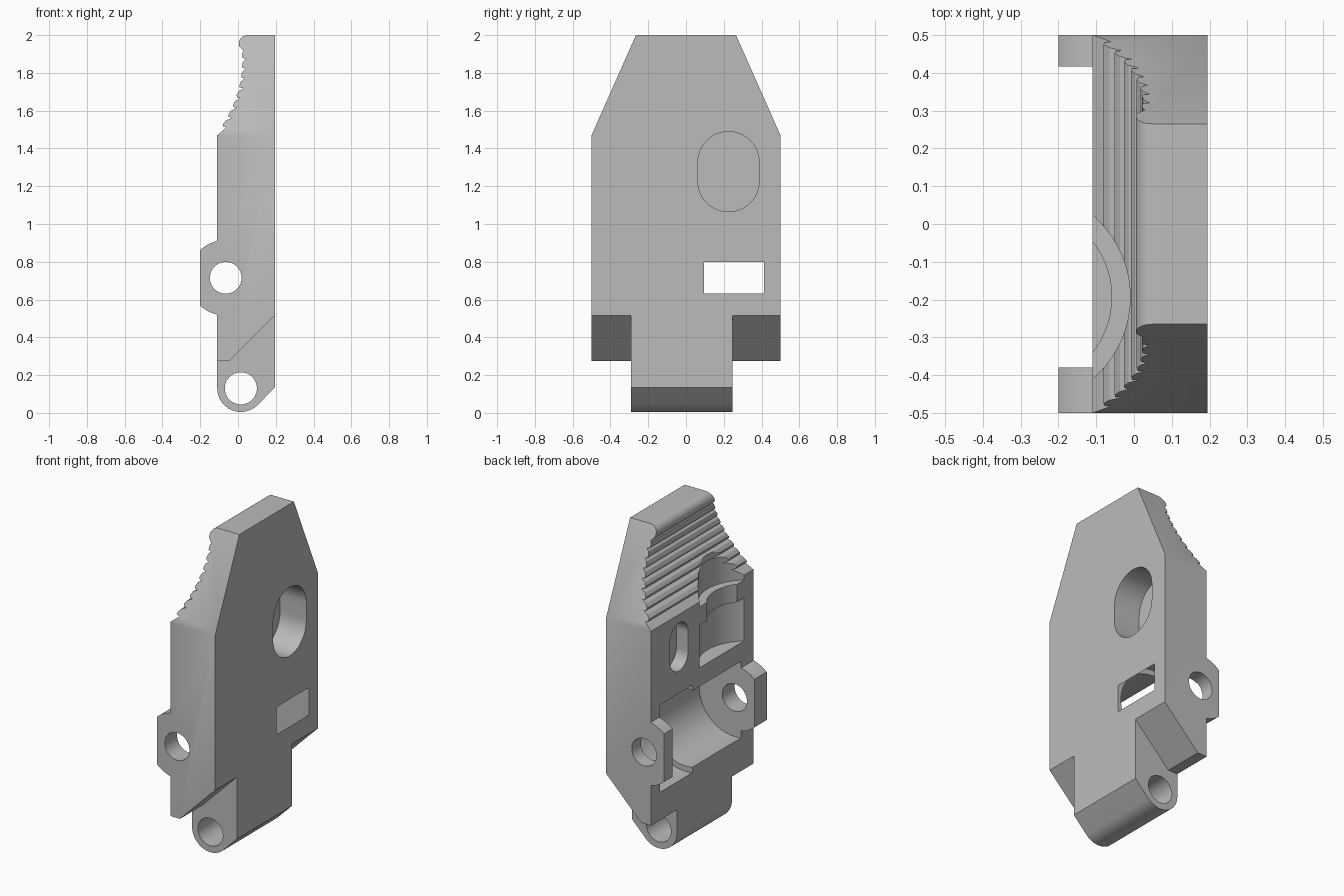
import bpy, bmesh, math
from mathutils import Vector

if "Cube" in bpy.data.objects:
    bpy.data.objects.remove(bpy.data.objects["Cube"])

grey = bpy.data.materials.new("plain_grey")
grey.use_nodes = True
colour = (0.5, 0.5, 0.5, 1)
grey.diffuse_color = colour
grey.node_tree.nodes["Principled BSDF"].inputs["Base Color"].default_value = colour

AXES = {"x": lambda a, b, d: (d, a, b),    # profile in y, z
        "y": lambda a, b, d: (a, d, b),    # profile in x, z
        "z": lambda a, b, d: (a, b, d)}    # profile in x, y


def arc(cx, cz, r, start, end, n=24):
    return [(cx + r * math.cos(math.radians(start + (end - start) * i / n)),
             cz + r * math.sin(math.radians(start + (end - start) * i / n)))
            for i in range(n + 1)]


def circle(cx, cz, r, n=64):
    return arc(cx, cz, r, 0, 360, n)[:-1]


def box(a0, a1, b0, b1):
    return [(a0, b0), (a1, b0), (a1, b1), (a0, b1)]


def slot(cy, cz, r, half):
    return arc(cy, cz + half, r, 0, 180) + arc(cy, cz - half, r, 180, 360)


def prism(name, axis, profile, d0, d1):
    """Closed solid with outward normals, from a profile swept along an axis."""
    bm = bmesh.new()
    ends = [[bm.verts.new(Vector(AXES[axis](a, b, d))) for a, b in profile]
            for d in (d0, d1)]
    count = len(profile)
    bm.faces.new(ends[0])
    bm.faces.new(ends[1][::-1])
    for i in range(count):
        j = (i + 1) % count
        bm.faces.new((ends[0][j], ends[0][i], ends[1][i], ends[1][j]))
    bm.normal_update()
    if bm.calc_volume(signed=True) < 0:
        bmesh.ops.reverse_faces(bm, faces=bm.faces[:])
    mesh = bpy.data.meshes.new(name)
    bm.to_mesh(mesh)
    bm.free()
    ob = bpy.data.objects.new(name, mesh)
    bpy.context.collection.objects.link(ob)
    mesh.materials.append(grey)
    return ob


def volume(mesh):
    bm = bmesh.new()
    bm.from_mesh(mesh)
    result = bm.calc_volume()
    bm.free()
    return result


def subtract(cutter):
    """Cut the body, taking the first solver that gives a sound solid."""
    before = volume(body.data)
    mod = body.modifiers.new(cutter.name, "BOOLEAN")
    mod.operation = "DIFFERENCE"
    mod.object = cutter
    for solver in ("EXACT", "MANIFOLD", "FLOAT"):
        mod.solver = solver
        bpy.context.view_layer.update()
        graph = bpy.context.evaluated_depsgraph_get()
        mesh = bpy.data.meshes.new_from_object(body.evaluated_get(graph))
        if before * 0.5 < volume(mesh) < before * 0.99999:
            body.modifiers.remove(mod)
            body.data = mesh
            break
    else:
        body.modifiers.remove(mod)
    bpy.data.objects.remove(cutter)


def cut(name, axis, shape, d0, d1):
    subtract(prism(name, axis, shape, d0, d1))


BACK, FACE = 0.195, -0.11         # flat side and gripping side
PIVOT = (-0.065, 0.715)
HINGE = (0.015, 0.13)


def grip(z):
    return 0.022 - 0.132 * ((1.85 - z) / 0.38) ** 2


# Side profile: hinge barrel, rounded tip, serrated grip and lugs
profile = arc(*HINGE, 0.125, 180, 315) + [(BACK, 0.134), (BACK, 2)]
profile += arc(0.05, 1.955, 0.045, 90, 200, 12) + [(0.03, 1.915)]
for i in range(7, -1, -1):
    z = 1.515 + 0.052 * i
    profile += [(grip(z + 0.02) + 0.004, z + 0.032), (grip(z), z + 0.012),
                (grip(z) + 0.002, z), (grip(z) + 0.02, z - 0.004)]
profile.append((FACE, 1.47))
lug_angle = math.degrees(math.acos(-0.045 / 0.2))
flat_angle = math.degrees(math.acos(-0.135 / 0.2))
profile += arc(*PIVOT, 0.2, lug_angle, flat_angle, 6)
profile += arc(*PIVOT, 0.2, 360 - flat_angle, 360 - lug_angle, 6)
body = prism("jaw_body", "y", profile, -0.5, 0.5)

# Tapered tip and stepped shoulders
under = [(-0.4, -0.2), (0.5, -0.2), (0.5, 0.82), (-0.045, 0.275), (-0.4, 0.275)]
for side, inner in ((1, 0.245), (-1, -0.29)):
    taper = [(side * 0.1763, 2.2), (side * 0.7, 1.019), (side * 0.7, 2.2)]
    cut("tip_taper", "x", taper, -0.5, 0.5)
    cut("shoulder_step", "y", under, inner, side * 0.7)

# Gap between lugs, stepped round channel and pin holes
cut("lug_gap", "y", box(-0.4, FACE, 0.4, 1.0), -0.38, 0.417)
cut("small_channel", "y", circle(*PIVOT, 0.24), -0.38, 0.2)
cut("large_channel", "y", circle(*PIVOT, 0.2735), 0.095, 0.412)
cut("pivot_hole", "y", circle(*PIVOT, 0.084), -0.7, 0.7)
cut("hinge_hole", "y", circle(*HINGE, 0.085), -0.7, 0.7)

# Upright stepped pocket
for name, r, z0, z1 in (("pocket_neck", 0.236, 1.2, 1.6),
                        ("pocket_chamber", 0.285, 1.065, 1.33),
                        ("pocket_seat", 0.285, 1.44, 2.2)):
    cut(name, "z", circle(-0.295, -0.193, r), z0, z1)

# Blind slots from both sides
cut("large_slot", "x", slot(0.225, 1.277, 0.162, 0.05), 0.015, 0.4)
cut("small_slot", "x", slot(0.225, 1.27, 0.088, 0.06), -0.4, -0.03)

# Smooth bores with sharp edges
bpy.ops.object.select_all(action="DESELECT")
body.select_set(True)
bpy.context.view_layer.objects.active = body
bpy.ops.object.shade_smooth_by_angle(angle=math.radians(25))
